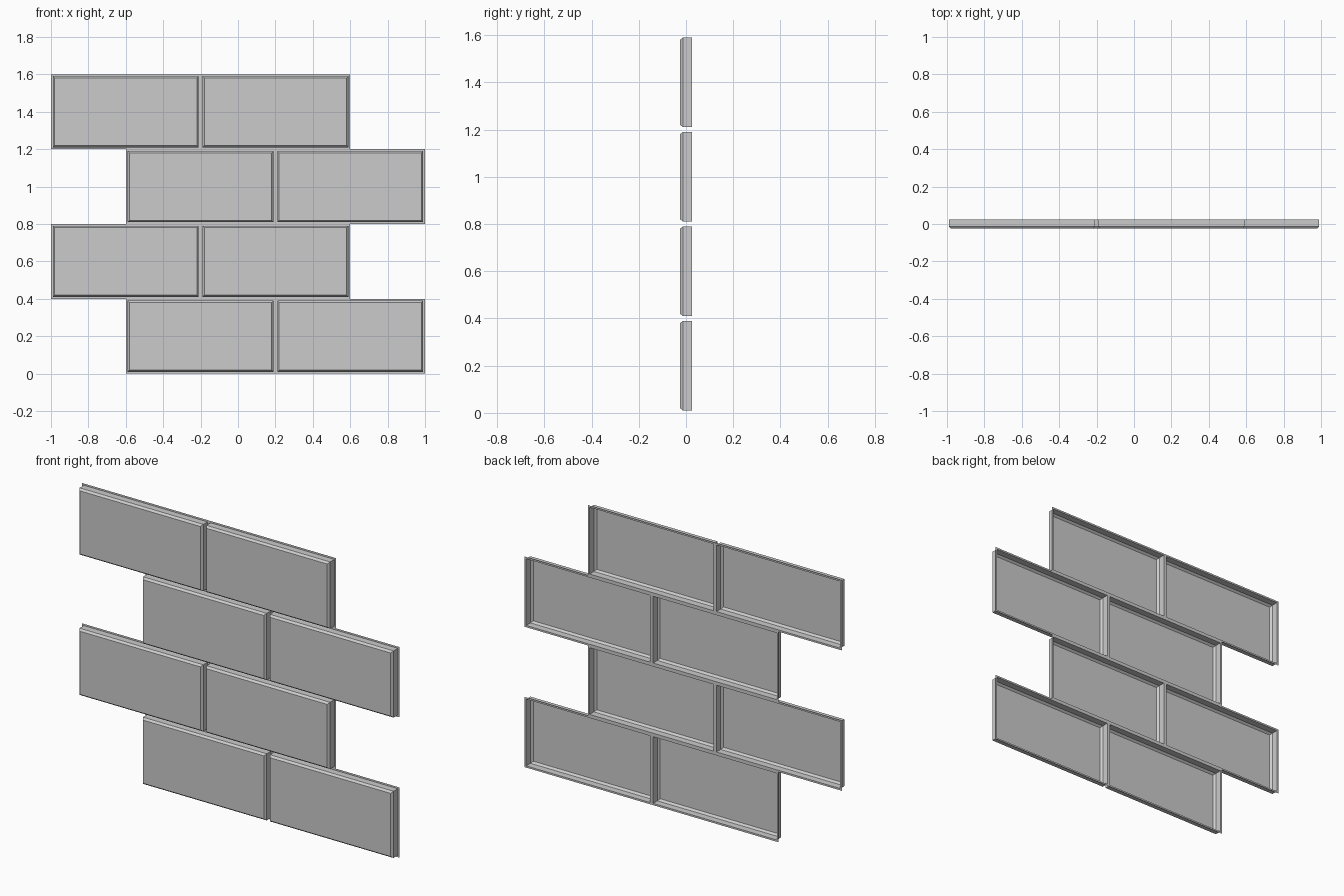
import bpy, bmesh

if "Cube" in bpy.data.objects:
    bpy.data.objects.remove(bpy.data.objects["Cube"])

W, H = 0.8, 0.4      # brick pitch
# (inset from pitch rectangle, depth y): mortar lip, side wall, chamfer, front
PROFILE = [(0.0, 0.025), (0.01, 0.025), (0.01, -0.013), (0.02, -0.025)]


def brick_mesh():
    bm = bmesh.new()
    rings = []
    for inset, y in PROFILE:
        x, z = W / 2 - inset, H / 2 - inset
        rings.append([bm.verts.new((sx * x, y, sz * z))
                      for sx, sz in ((-1, -1), (1, -1), (1, 1), (-1, 1))])
    for a, b in zip(rings, rings[1:]):
        for i in range(4):
            j = (i + 1) % 4
            bm.faces.new((a[i], a[j], b[j], b[i]))
    bm.faces.new(rings[-1])     # front face, back stays open
    mesh = bpy.data.meshes.new("brick")
    bm.to_mesh(mesh)
    bm.free()
    return mesh


# Four staggered courses of two hollow bricks
mesh = brick_mesh()
for row in range(4):
    shift = 0.2 if row % 2 == 0 else -0.2
    for col in range(2):
        ob = bpy.data.objects.new(f"brick_row{row + 1}_{col + 1}", mesh)
        ob.location = (shift + (col - 0.5) * W, 0, (row + 0.5) * H)
        bpy.context.collection.objects.link(ob)
